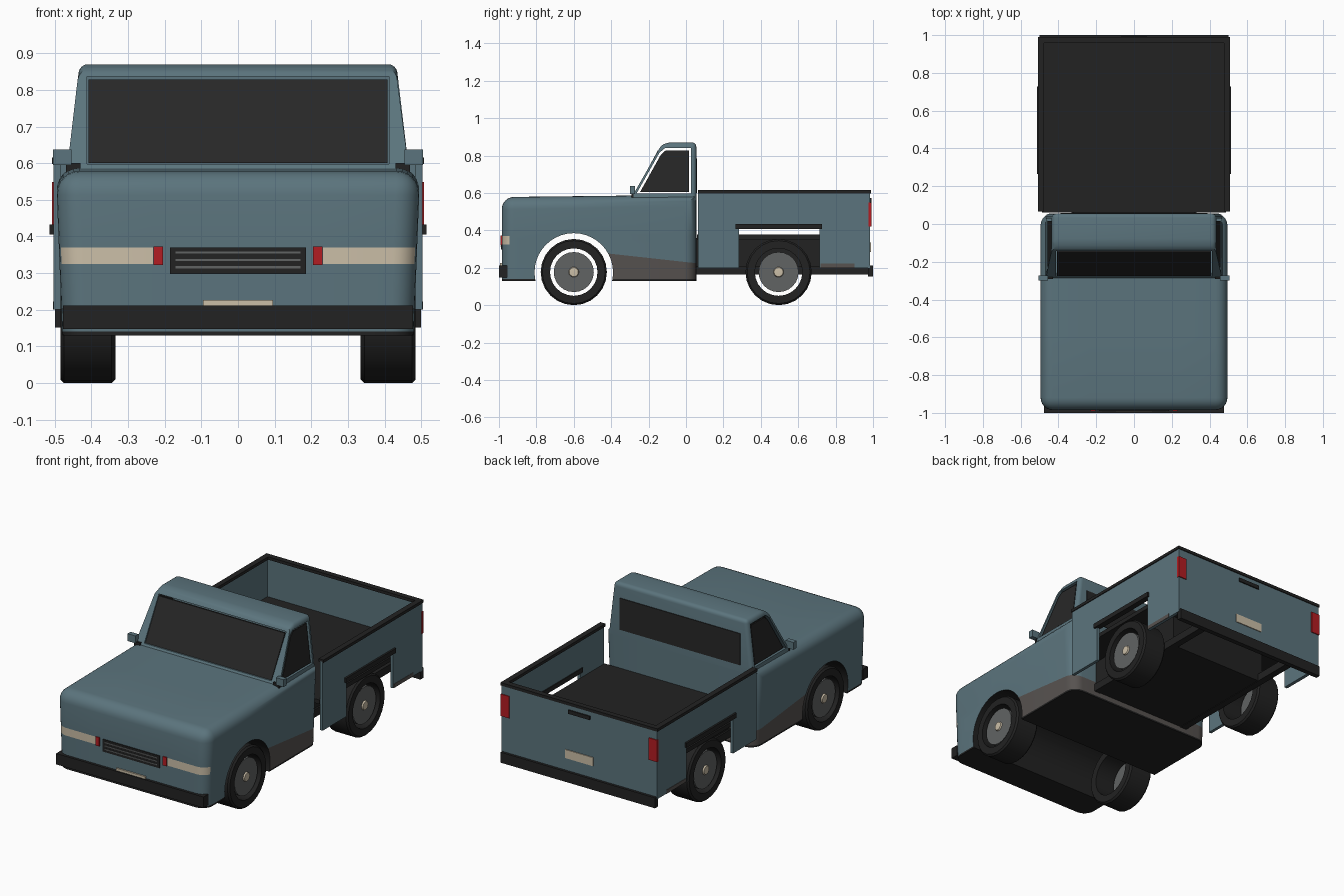
import bpy, bmesh, math
from mathutils import Vector

if "Cube" in bpy.data.objects:
    bpy.data.objects.remove(bpy.data.objects["Cube"], do_unlink=True)


def material(name, r, g, b):
    m = bpy.data.materials.new(name)
    m.use_nodes = True
    m.diffuse_color = (r, g, b, 1)
    bsdf = m.node_tree.nodes["Principled BSDF"]
    bsdf.inputs["Base Color"].default_value = (r, g, b, 1)
    bsdf.inputs["Roughness"].default_value = 0.7
    return m


BLUE = material("slate blue paint", 0.105, 0.175, 0.205)
BLACK = material("black trim", 0.016, 0.016, 0.016)
CREAM = material("cream lamp", 0.6, 0.52, 0.39)
DIRT = material("brown dirt", 0.095, 0.085, 0.08)
RED = material("red lamp", 0.45, 0.012, 0.016)
GREY = material("grey metal", 0.12, 0.125, 0.125)
GLASS = material("dark glass", 0.02, 0.02, 0.02)


def make(name, bm, *mats):
    bmesh.ops.recalc_face_normals(bm, faces=bm.faces[:])
    me = bpy.data.meshes.new(name)
    bm.to_mesh(me)
    bm.free()
    ob = bpy.data.objects.new(name, me)
    bpy.context.collection.objects.link(ob)
    for m in mats:
        me.materials.append(m)
    return ob


def box_mesh(x, y, z):
    bm = bmesh.new()
    bmesh.ops.create_cube(bm, size=1)
    for v in bm.verts:
        v.co = [a[0] if c < 0 else a[1] for a, c in zip((x, y, z), v.co)]
    return bm


def box(name, x, y, z, mat):
    return make(name, box_mesh(x, y, z), mat)


def pair(name, x, y, z, mat):
    box("left_" + name, x, y, z, mat)
    box("right_" + name, (-x[1], -x[0]), y, z, mat)


def prism_mesh(points, x0, x1):
    """Extrude a (y, z) outline along x."""
    bm = bmesh.new()
    face = bm.faces.new([bm.verts.new((x0, y, z)) for y, z in points])
    out = bmesh.ops.extrude_face_region(bm, geom=[face])
    for v in out["geom"]:
        if isinstance(v, bmesh.types.BMVert):
            v.co.x = x1
    return bm


def select(ob):
    bpy.ops.object.select_all(action="DESELECT")
    ob.select_set(True)
    bpy.context.view_layer.objects.active = ob


def smooth(ob):
    select(ob)
    bpy.ops.object.shade_smooth_by_angle(angle=math.radians(35))


def cut(ob, cutter):
    select(ob)
    cutter.hide_render = True
    mod = ob.modifiers.new("cut", "BOOLEAN")
    mod.operation, mod.solver, mod.object = "DIFFERENCE", "EXACT", cutter
    bpy.ops.object.modifier_apply(modifier=mod.name)
    bpy.data.objects.remove(cutter, do_unlink=True)


# Rounded hood and lower cab, with lamps, dirt and sill cut into the faces
bm = box_mesh((-0.497, 0.497), (-0.985, 0.055), (0.13, 0.59))
for v in bm.verts:
    if v.co.z < 0.2:
        v.co.x *= 0.965
    elif v.co.y < 0:
        v.co.z = 0.578
rounded = [e for e in bm.edges if max(v.co.z for v in e.verts) > 0.2
           and not all(v.co.z > 0.2 and v.co.y > 0 for v in e.verts)]
bmesh.ops.bevel(bm, geom=rounded, offset=0.065, segments=6, profile=0.5,
                affect="EDGES")
dirt_co, dirt_no = Vector((0, 0.05, 0.225)), Vector((0, 0.11, 1))
planes = [((0, 0, z), (0, 0, 1)) for z in (0.14, 0.325, 0.37)]
planes += [((0, y, 0), (0, 1, 0)) for y in (-0.945, -0.6)]
planes += [((x, 0, 0), (1, 0, 0)) for x in (-0.232, 0.232)]
for co, no in planes + [(dirt_co, dirt_no)]:
    bmesh.ops.bisect_plane(bm, geom=bm.verts[:] + bm.edges[:] + bm.faces[:],
                           plane_co=co, plane_no=no)
bm.normal_update()
for f in bm.faces:
    c = f.calc_center_median()
    if c.z < 0.14 or f.normal.z < -0.5:
        f.material_index = 1
    elif c.y < -0.945 and abs(c.x) > 0.232 and 0.325 < c.z < 0.37:
        f.material_index = 2
    elif c.y > -0.6 and (c - dirt_co).dot(dirt_no) < 0:
        f.material_index = 3
body = make("hood_and_lower_cab", bm, BLUE, BLACK, CREAM, DIRT)

# Front wheel tunnel
arch = [(-0.6 + 0.21 * math.cos(i * math.tau / 40),
         0.175 + 0.21 * math.sin(i * math.tau / 40)) for i in range(40)]
bm = prism_mesh(arch, -0.7, 0.7)
for f in bm.faces:
    f.material_index = 1
cut(body, make("wheel_cutter", bm, BLUE, BLACK, CREAM, DIRT))
smooth(body)


# Upper cab with open window frames
def cab_half_width(z):
    return 0.467 - (z - 0.58) * 0.12


cab_outline = [(-0.3, 0.56), (-0.14, 0.85), (-0.1, 0.87), (0.055, 0.87), (0.055, 0.56)]
bm = prism_mesh(cab_outline, -1, 1)
for v in bm.verts:
    v.co.x *= cab_half_width(v.co.z)
edges = [e for e in bm.edges if all(v.co.z > 0.8 for v in e.verts)
         or (all(v.co.y > 0 for v in e.verts) and abs(e.verts[0].co.x - e.verts[1].co.x) < 0.2)]
bmesh.ops.bevel(bm, geom=edges, offset=0.022, segments=4, profile=0.5,
                affect="EDGES", clamp_overlap=True)
cab = make("upper_cab", bm, BLUE)
opening = [(-0.264, 0.598), (-0.142, 0.815), (-0.112, 0.84), (0.028, 0.84), (0.028, 0.598)]
cut(cab, make("side_cutter", prism_mesh(opening, -0.7, 0.7), BLUE))
cut(cab, make("front_cutter", box_mesh((-0.412, 0.412), (-0.5, 0.028), (0.598, 0.836)), BLUE))
smooth(cab)

# Glass
pane = [(-0.246, 0.604), (-0.134, 0.805), (-0.108, 0.828), (0.017, 0.828), (0.017, 0.604)]
for side, name in ((1, "left"), (-1, "right")):
    bm = prism_mesh(pane, 0, 0.008)
    for v in bm.verts:
        v.co.x = side * (cab_half_width(v.co.z) - 0.014 + v.co.x)
    make(name + "_window", bm, GLASS)
shield = [(-0.274, 0.6), (-0.15, 0.828), (-0.141, 0.828), (-0.265, 0.6)]
make("windshield", prism_mesh(shield, -0.408, 0.408), GLASS)
box("rear_window", (-0.39, 0.39), (0.052, 0.059), (0.6, 0.785), GLASS)

# Mirrors
pair("mirror", (0.455, 0.505), (-0.3, -0.272), (0.595, 0.638), BLUE)
pair("mirror_stalk", (0.43, 0.47), (-0.292, -0.28), (0.575, 0.6), BLACK)

# Nose details
box("front_bumper", (-0.477, 0.477), (-1, -0.955), (0.148, 0.212), BLACK)
box("grille", (-0.185, 0.185), (-0.99, -0.982), (0.298, 0.37), BLACK)
for i in range(3):
    z = 0.313 + i * 0.02
    box(f"grille_bar_{i + 1}", (-0.17, 0.17), (-0.993, -0.988), (z, z + 0.006), GREY)
pair("marker_lamp", (0.205, 0.23), (-0.991, -0.982), (0.322, 0.373), RED)
box("front_plate", (-0.095, 0.095), (-0.994, -0.985), (0.205, 0.226), CREAM)

# Cargo bed: notched side panels, floor, tailgate and rails
panel = [(0.065, 0.2), (0.065, 0.602), (0.975, 0.602), (0.975, 0.2),
         (0.715, 0.2), (0.715, 0.408), (0.283, 0.408), (0.283, 0.2)]
for side, name in ((1, "left"), (-1, "right")):
    make(name + "_bed_panel", prism_mesh(panel, side * 0.485, side * 0.503), BLUE)
pair("bed_rail", (0.476, 0.508), (0.065, 0.988), (0.598, 0.615), BLACK)
pair("wheel_arch_trim", (0.48, 0.514), (0.265, 0.728), (0.406, 0.433), BLACK)
pair("panel_dirt", (0.5, 0.505), (0.72, 0.9), (0.2, 0.222), DIRT)
box("bed_floor", (-0.486, 0.486), (0.06, 0.97), (0.352, 0.377), BLACK)
box("tailgate", (-0.503, 0.503), (0.965, 0.985), (0.2, 0.602), BLUE)
box("tailgate_rail", (-0.508, 0.508), (0.958, 0.99), (0.598, 0.615), BLACK)
box("tailgate_handle", (-0.07, 0.07), (0.983, 0.992), (0.55, 0.572), BLACK)
box("rear_plate", (-0.09, 0.09), (0.983, 0.99), (0.285, 0.335), CREAM)
pair("tail_lamp", (0.452, 0.507), (0.976, 0.991), (0.42, 0.548), RED)
box("rear_bumper", (-0.5, 0.5), (0.972, 1), (0.152, 0.213), BLACK)

# Chassis
box("chassis", (-0.32, 0.32), (0.04, 0.72), (0.168, 0.36), BLACK)
pair("chassis_rail", (0.29, 0.33), (0.04, 0.98), (0.165, 0.21), BLACK)


# Wheels: open tyre ring, rim disc and hub cap
def lathe(name, profile, centre, mat, closed=False):
    """Spin an (x, radius) profile around the wheel axis."""
    bm = bmesh.new()
    vs = [bm.verts.new((x, 0, r)) for x, r in profile]
    loop = vs + vs[:1] if closed else vs
    es = [bm.edges.new(p) for p in zip(loop, loop[1:])]
    bmesh.ops.spin(bm, geom=vs + es, axis=(1, 0, 0), cent=(0, 0, 0),
                   angle=math.tau, steps=24, use_duplicate=False)
    bmesh.ops.remove_doubles(bm, verts=bm.verts[:], dist=0.0005)
    bmesh.ops.translate(bm, verts=bm.verts[:], vec=centre)
    smooth(make(name, bm, mat))


tyre = [(0.335, 0.127), (0.335, 0.168), (0.345, 0.177), (0.475, 0.177),
        (0.485, 0.168), (0.485, 0.127)]
rim = [(0.445, 0), (0.445, 0.107), (0.472, 0.107), (0.472, 0)]
cap = [(0.47, 0), (0.47, 0.028), (0.48, 0.024), (0.482, 0)]
for end, y in (("front", -0.6), ("rear", 0.495)):
    for side, s in (("left", 1), ("right", -1)):
        for part, prof, mat in (("tyre", tyre, BLACK), ("rim", rim, GREY), ("hub_cap", cap, CREAM)):
            lathe(f"{end}_{side}_{part}", [(s * x, r) for x, r in prof],
                  (0, y, 0.177), mat, part == "tyre")
